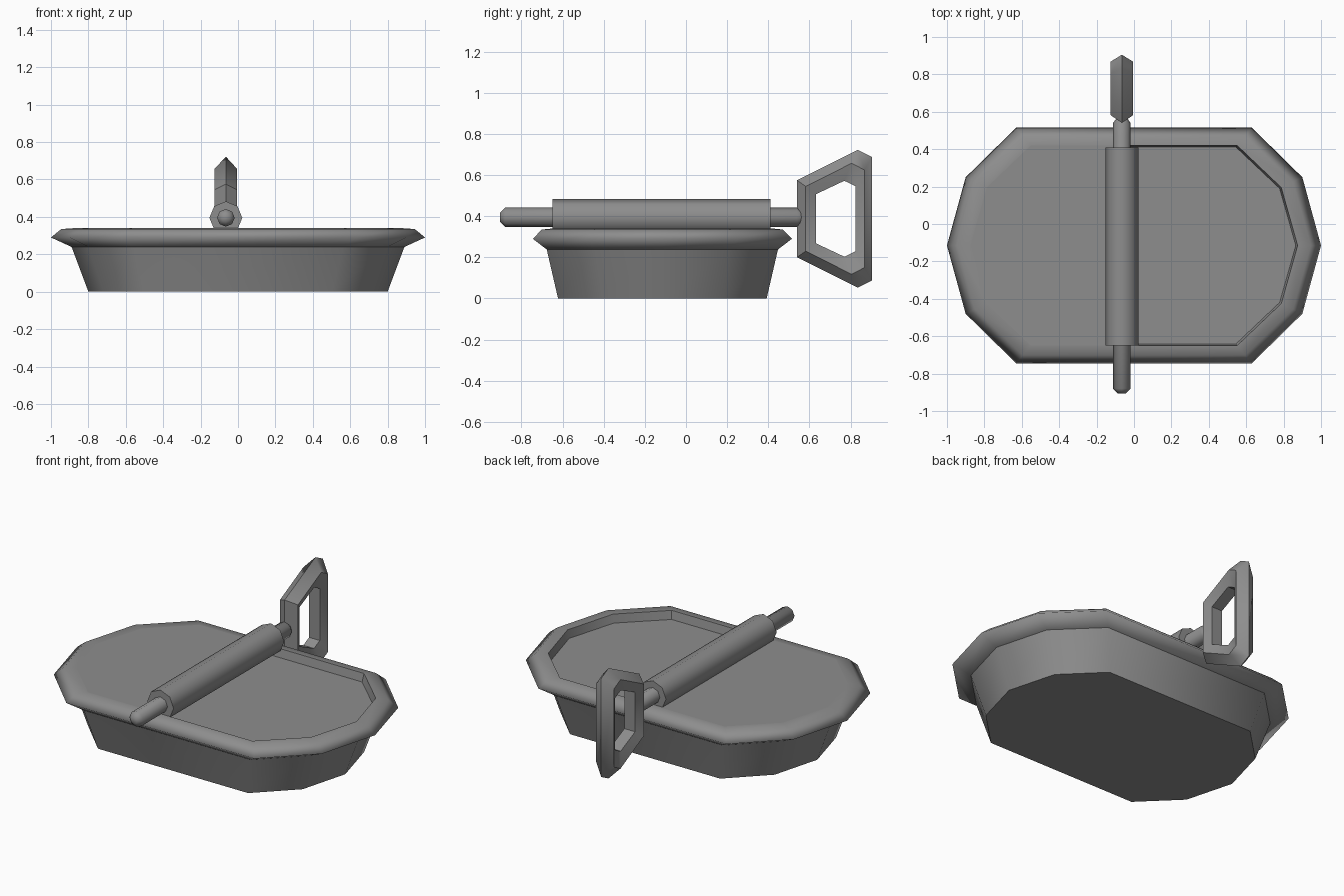
import bpy, bmesh
from math import radians, sin, cos, tau

if "Cube" in bpy.data.objects:
    bpy.data.objects.remove(bpy.data.objects["Cube"])

CAN_Y = -0.115          # can centre
KEY_X, KEY_Z = -0.065, 0.395   # key axis

tin = bpy.data.materials.new("tin_grey")
tin.use_nodes = True
tin.diffuse_color = (0.27, 0.27, 0.27, 1)
tin.node_tree.nodes["Principled BSDF"].inputs["Base Color"].default_value = (0.27, 0.27, 0.27, 1)


def finish(name, bm, angle):
    """Turn a bmesh into a smooth object whose edges above the angle stay sharp."""
    bmesh.ops.recalc_face_normals(bm, faces=bm.faces)
    mesh = bpy.data.meshes.new(name)
    for face in bm.faces:
        face.smooth = True
    bm.to_mesh(mesh)
    bm.free()
    mesh.set_sharp_from_angle(angle=radians(angle))
    mesh.materials.append(tin)
    obj = bpy.data.objects.new(name, mesh)
    bpy.context.collection.objects.link(obj)
    return obj


def loft(bm, rings, cap_start=False, cap_end=False, closed=False):
    """Join rings of points with quads."""
    loops = [[bm.verts.new(p) for p in ring] for ring in rings]
    pairs = list(zip(loops, loops[1:]))
    if closed:
        pairs.append((loops[-1], loops[0]))
    for a, b in pairs:
        for i in range(len(a)):
            j = (i + 1) % len(a)
            bm.faces.new((a[i], a[j], b[j], b[i]))
    if cap_start:
        bm.faces.new(loops[0])
    if cap_end:
        bm.faces.new(loops[-1])


def oval(sx, sy, z):
    """Ten-sided can outline, built from one quarter."""
    quarter = [(1.0, 0.0), (0.9, 0.365), (0.63, 0.63)]
    half = quarter + [(-x, y) for x, y in reversed(quarter)]
    full = half + [(x, -y) for x, y in reversed(half[1:-1])]
    return [(x * sx, y * sy + CAN_Y, z) for x, y in full]


def lathe(name, profile):
    """Eight-sided bar along y from (y, radius) pairs."""
    bm = bmesh.new()
    rings = [[(KEY_X + r * cos(tau * i / 8), y, KEY_Z + r * sin(tau * i / 8))
              for i in range(8)] for y, r in profile]
    loft(bm, rings, True, True)
    return finish(name, bm, 50)


# Tapered can body
bm = bmesh.new()
loft(bm, [oval(0.8, 0.805, 0), oval(0.89, 0.893, 0.24)], cap_start=True)
finish("can_body", bm, 50)

# Rolled rim
bm = bmesh.new()
loft(bm, [oval(0.885, 0.89, 0.237), oval(1, 1, 0.29),
          oval(0.945, 0.93, 0.335), oval(0.875, 0.85, 0.34)])
finish("can_rim", bm, 130)

# Recess with floor, seen where the lid is peeled away
bm = bmesh.new()
loft(bm, [oval(0.875, 0.85, 0.34), oval(0.865, 0.835, 0.29)], cap_end=True)
finish("can_recess", bm, 40)
# make the open recess face upward and inward
mesh = bpy.data.objects["can_recess"].data
if mesh.polygons[-1].normal.z < 0:
    mesh.flip_normals()

# Lid still closed on the right half
bm = bmesh.new()
loft(bm, [oval(0.875, 0.85, 0.295), oval(0.875, 0.85, 0.34)], True, True)
cut = bmesh.ops.bisect_plane(bm, geom=bm.verts[:] + bm.edges[:] + bm.faces[:],
                             plane_co=(KEY_X, 0, 0), plane_no=(1, 0, 0), clear_outer=True)
bmesh.ops.holes_fill(bm, edges=[e for e in bm.edges if e.is_boundary])
finish("closed_lid", bm, 40)

# Rolled-up lid and key shaft
lathe("lid_roll", [(-0.65, 0.088), (0.41, 0.088)])
lathe("key_shaft", [(-0.905, 0.022), (-0.88, 0.047), (0.54, 0.047), (0.57, 0.025)])


# Key handle: five-sided tube around a six-cornered loop
def handle_loop(x, corners):
    mid = 0.3875
    points = corners + [(y, 2 * mid - z) for y, z in reversed(corners)]
    return [(KEY_X + x, y, z) for y, z in points]


outer = [(0.54, 0.575), (0.835, 0.722), (0.905, 0.687)]
middle = [(0.582, 0.545), (0.805, 0.657), (0.868, 0.625)]
inner = [(0.632, 0.507), (0.77, 0.572), (0.825, 0.545)]
bm = bmesh.new()
loft(bm, [handle_loop(0, outer), handle_loop(0.06, middle), handle_loop(0.036, inner),
          handle_loop(-0.036, inner), handle_loop(-0.06, middle)], closed=True)
finish("key_handle", bm, 50)
